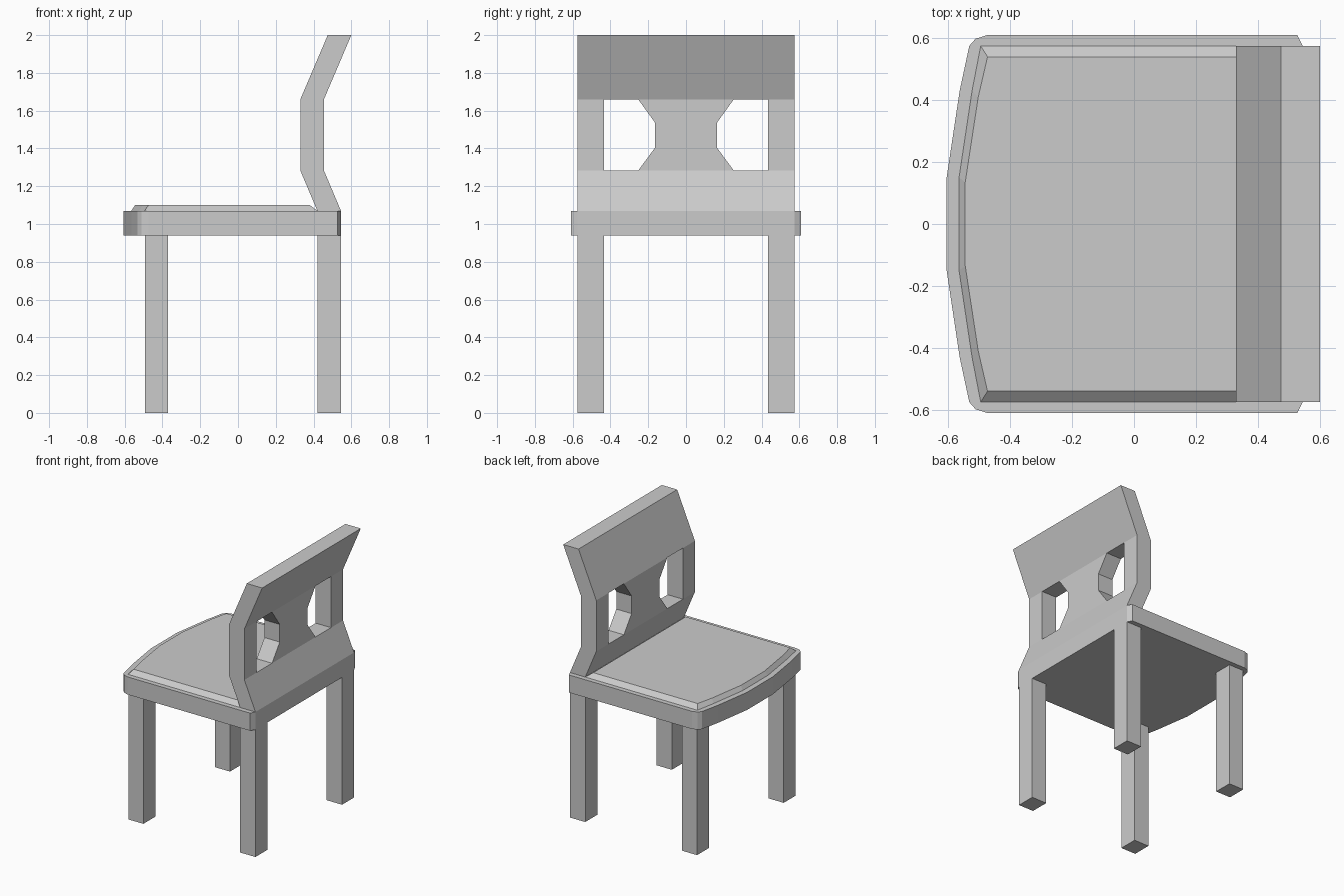
import bpy, bmesh

if "Cube" in bpy.data.objects:
    bpy.data.objects.remove(bpy.data.objects["Cube"])


def make_object(name, bm):
    bmesh.ops.recalc_face_normals(bm, faces=bm.faces)
    mesh = bpy.data.meshes.new(name)
    bm.to_mesh(mesh)
    bm.free()
    obj = bpy.data.objects.new(name, mesh)
    bpy.context.collection.objects.link(obj)
    return obj


def loft(name, start, end):
    """Closed solid between two matching rings of 3D points."""
    bm = bmesh.new()
    a = [bm.verts.new(p) for p in start]
    b = [bm.verts.new(p) for p in end]
    bm.faces.new(a)
    bm.faces.new(b)
    for i in range(len(a)):
        j = (i + 1) % len(a)
        bm.faces.new((a[i], a[j], b[j], b[i]))
    return make_object(name, bm)


def slab(name, half_low, half_high, z0, z1):
    """Solid from half outlines (y > 0) mirrored across y = 0."""
    def ring(half, z):
        return [(x, y, z) for x, y in half] + [(x, -y, z) for x, y in reversed(half)]
    return loft(name, ring(half_low, z0), ring(half_high, z1))


# Seat board with bowed front and clipped corners
seat = [(-0.605, 0.15), (-0.563, 0.43), (-0.532, 0.575), (-0.512, 0.598),
        (-0.475, 0.61), (0.527, 0.61), (0.545, 0.575)]
slab("seat", seat, seat, 0.94, 1.07)

# Bevelled cushion
slab("seat_cushion",
     [(-0.565, 0.15), (-0.523, 0.43), (-0.495, 0.575), (0.42, 0.575)],
     [(-0.545, 0.135), (-0.503, 0.41), (-0.473, 0.54), (0.38, 0.54)],
     1.07, 1.10)

# Legs
for name, x0, x1 in (("front_leg", -0.493, -0.37), ("back_leg", 0.42, 0.545)):
    for side, s in (("left", 1), ("right", -1)):
        foot = [(x0, s * 0.435), (x1, s * 0.435), (x1, s * 0.575), (x0, s * 0.575)]
        loft(f"{name}_{side}", [(x, y, 0) for x, y in foot],
             [(x, y, 0.94) for x, y in foot])

# Bent backrest
profile = [(0.42, 1.07), (0.33, 1.283), (0.33, 1.66), (0.475, 2.0),
           (0.60, 2.0), (0.455, 1.66), (0.455, 1.283), (0.545, 1.07)]
back = loft("backrest", [(x, -0.575, z) for x, z in profile],
            [(x, 0.575, z) for x, z in profile])

# Openings either side of the waisted splat
opening = [(0.435, 1.283), (0.253, 1.283), (0.163, 1.405),
           (0.163, 1.535), (0.253, 1.66), (0.435, 1.66)]
for s in (1, -1):
    cutter = loft("opening_cutter", [(0.2, s * y, z) for y, z in opening],
                  [(0.7, s * y, z) for y, z in opening])
    cutter.hide_render = True
    cutter.hide_set(True)
    mod = back.modifiers.new("opening", 'BOOLEAN')
    mod.operation = 'DIFFERENCE'
    mod.solver = 'EXACT'
    mod.object = cutter
